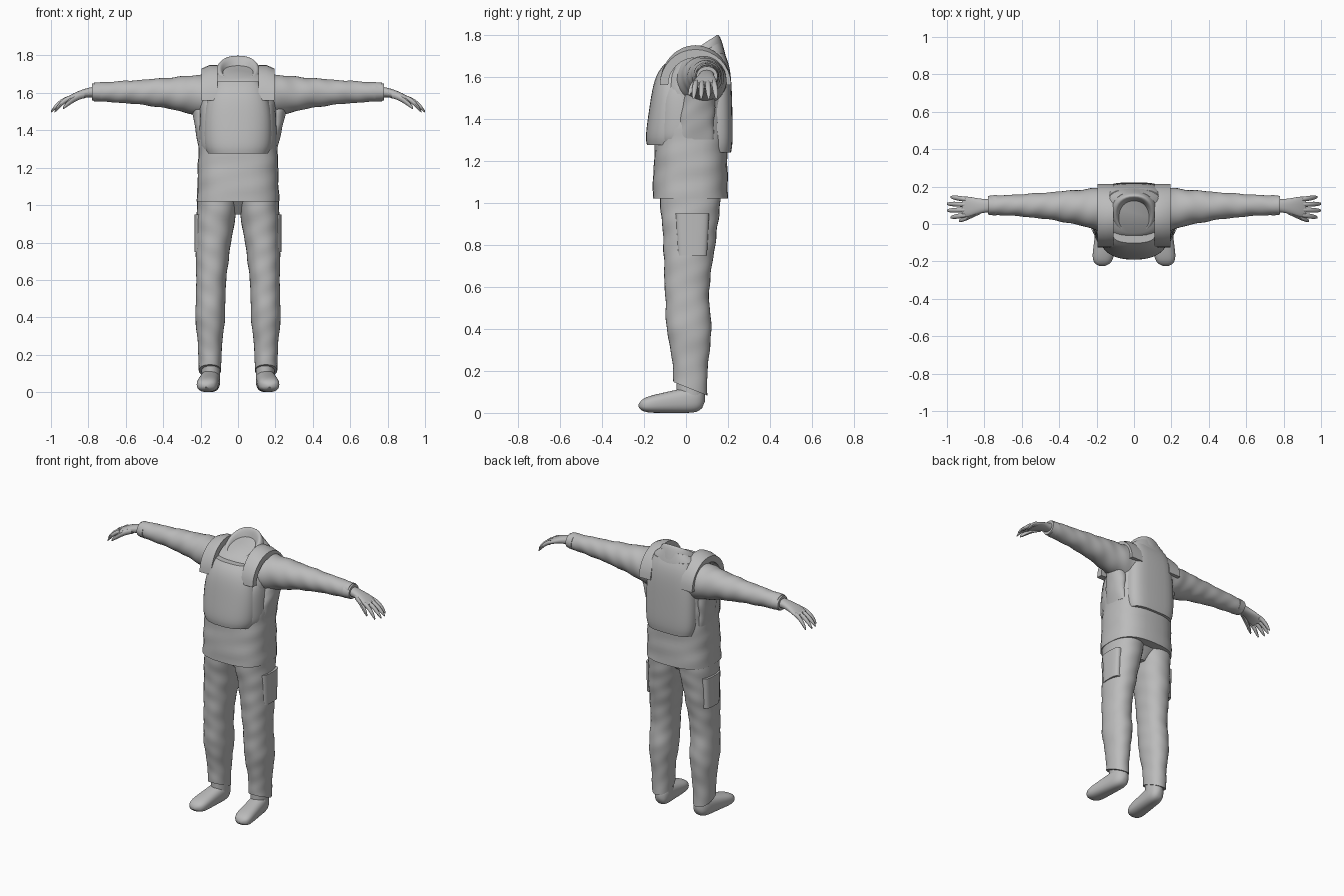
import bpy, bmesh, math

cube = bpy.data.objects.get("Cube")
if cube:
    bpy.data.objects.remove(cube)

grey = bpy.data.materials.new("plain grey")
grey.use_nodes = True
colour = (0.5, 0.5, 0.5, 1)
grey.diffuse_color = colour
grey.node_tree.nodes["Principled BSDF"].inputs["Base Color"].default_value = colour


def skin(name, loops):
    """Bridge closed loops of points into a capped, smooth-shaded solid."""
    bm = bmesh.new()
    rows = [[bm.verts.new(point) for point in loop] for loop in loops]
    count = len(rows[0])
    for lower, upper in zip(rows, rows[1:]):
        for i in range(count):
            j = (i + 1) % count
            bm.faces.new((lower[i], lower[j], upper[j], upper[i]))
    bm.faces.new(rows[0])
    bm.faces.new(rows[-1])
    bmesh.ops.recalc_face_normals(bm, faces=bm.faces)
    mesh = bpy.data.meshes.new(name)
    bm.to_mesh(mesh)
    bm.free()
    mesh.materials.append(grey)
    part = bpy.data.objects.new(name, mesh)
    bpy.context.collection.objects.link(part)
    bpy.ops.object.select_all(action="DESELECT")
    part.select_set(True)
    bpy.context.view_layer.objects.active = part
    bpy.ops.object.shade_smooth_by_angle(angle=math.radians(40))


def loft(name, axis, section, power=2.0, side=1, fold=0.0, steps=12, sides=32):
    """Sweep superellipses; section(h) gives position, two centres, two radii and tilt."""
    loops = []
    for step in range(steps + 1):
        along, centre_a, centre_b, radius_a, radius_b, tilt = section(step / steps)
        loop = []
        for i in range(sides):
            turn = math.tau * i / sides
            c, s = math.cos(turn), math.sin(turn)
            wrinkle = 1 + fold * (math.sin(38 * along + 2 * turn) + math.sin(61 * along - 3 * turn))
            a = centre_a + wrinkle * radius_a * math.copysign(abs(c) ** (2 / power), c)
            b = centre_b + wrinkle * radius_b * math.copysign(abs(s) ** (2 / power), s)
            t = along + tilt * (b - centre_b)
            x, y, z = {"z": (a, b, t), "x": (t, a, b), "y": (a, t, b)}[axis]
            loop.append((x * side, y, z))
        loops.append(loop)
    skin(name, loops)


def bump(h, centre, width):
    """Soft bulge of height one."""
    return math.exp(-((h - centre) / width) ** 2)


def plate(name, low, high, y, width, depth, narrow, taper, power):
    """Vest panel that narrows at the top and has a softened bottom edge."""
    def section(h):
        soft = 0.1 * (1 - h) ** 12
        return (low + (high - low) * h, 0, y,
                width * (1 - narrow * h ** 4 - soft),
                depth * (1 - taper * h - 0.3 * h ** 8 - soft), 0)
    loft(name, "z", section, power, steps=20)


def digit(name, start, end, radius, side):
    """Finger or thumb drooping from start to end."""
    def section(h):
        x, y, z = (a + (b - a) * h for a, b in zip(start, end))
        droop = (start[2] - end[2]) * (h - h * h) * 0.7
        size = radius * (1 - 0.6 * h ** 6)
        return x, y, z + droop, size, size * 1.2, 0
    loft(name, "x", section, side=side, steps=8, sides=10)


def shirt(h):
    return (1.02 + 0.7 * h, 0, 0.02 + 0.04 * h * h,
            0.22 - 0.02 * h - 0.09 * h ** 14, 0.18 - 0.02 * h - 0.05 * h ** 8, 0.4 * h ** 6)


def collar(h):
    # The wall climbs outside, folds over a tilted rim and drops inside
    rise = math.sin(math.pi * h)
    return (1.66 + 0.075 * rise, 0, 0.06 - 0.02 * h,
            0.14 - 0.08 * h, 0.125 - 0.055 * h, 0.45 + 0.2 * rise)


def sleeve(h):
    flare = 0.05 * (1 - h) ** 2.5
    shift = 0.03 * (1 - h) ** 3
    size = 0.08 - 0.03 * h + flare
    return 0.12 + 0.65 * h, 0.1 - shift, 1.605 - shift, size, size, 0


def cuff(h):
    size = 0.056 - 0.006 * h
    return 0.735 + 0.045 * h, 0.1, 1.604, size, size * 0.9, 0


def palm(h):
    return (0.75 + 0.17 * h, 0.1 - 0.01 * h, 1.605 - 0.045 * h * h,
            0.035 + 0.02 * bump(h, 0.9, 0.4), 0.03 - 0.015 * h, 0)


def trouser_leg(h):
    # Thigh swells upward, with a calf bulge and the knee set forward
    thigh, calf = h ** 1.5, bump(h, 0.3, 0.12)
    return (0.115 + 0.945 * h, 0.15 - 0.05 * h ** 3, 0.02 - 0.015 * bump(h, 0.5, 0.2),
            0.06 + 0.055 * thigh + 0.01 * calf, 0.08 + 0.07 * thigh + 0.015 * calf,
            -0.4 * (1 - h) ** 8)


def thigh_pocket(h):
    return 0.75 + 0.2 * h, 0.2, 0.03, 0.032, 0.07 + 0.01 * h, 0


def shoe(h):
    # Runs from heel to toe with rounded ends and a falling top
    end = (1 - 0.95 * (2 * h - 1) ** 6) ** 0.5
    half = 0.07 - 0.035 * h
    return 0.09 - 0.315 * h, 0.14 + 0.03 * h, half, (0.05 + 0.01 * h) * end, half * end, 0


def shoe_shaft(h):
    return 0.05 + 0.12 * h, 0.145, 0.02, 0.05, 0.065, 0


def trouser_seat(h):
    return 0.95 + 0.1 * h, 0, 0.025, 0.04 + 0.16 * h, 0.06 + 0.08 * h, 0


# Clothing on the trunk
loft("shirt", "z", shirt, power=2.7, fold=0.006, steps=30)
loft("collar", "z", collar, power=2.2, steps=16)
loft("trouser_seat", "z", trouser_seat, power=2.4)
plate("vest_wrap", 1.275, 1.57, 0.02, 0.208, 0.18, narrow=0.1, taper=0.1, power=2.9)
plate("front_plate", 1.275, 1.66, -0.06, 0.185, 0.14, narrow=0.4, taper=0.4, power=2.4)
plate("back_plate", 1.24, 1.71, 0.12, 0.177, 0.105, narrow=0.25, taper=0.1, power=3.4)

for side, word in ((1, "left"), (-1, "right")):
    # Shoulder strap: flat band arching from chest to back
    loops = []
    for step in range(17):
        angle = math.pi * step / 16
        loops.append([(side * x, 0.045 - (0.17 - inset) * math.cos(angle),
                       1.56 + (0.19 - inset - drop) * math.sin(angle))
                      for x, drop, inset in ((0.11, 0, 0), (0.15, 0, 0), (0.195, 0.02, 0),
                                             (0.195, 0.02, 0.04), (0.11, 0, 0.04))])
    skin(word + "_shoulder_strap", loops)

    # Side panel under the arm, looser on the left
    spread = 0.04 if side > 0 else 0.025
    loft(word + "_side_panel", "z",
         lambda h: (1.3 + 0.23 * h, 0.185 + 0.015 * h, 0.04 + 0.03 * h,
                    0.025 + spread * h, 0.09 - 0.02 * h, 0), side=side, fold=0.02)

    # Arm and hand
    loft(word + "_sleeve", "x", sleeve, side=side, fold=0.016, steps=40)
    loft(word + "_cuff", "x", cuff, side=side, steps=3)
    loft(word + "_palm", "x", palm, power=2.3, side=side)
    for i, finger in enumerate(("index", "middle", "ring", "little")):
        spread = i - 1.5
        digit(f"{word}_{finger}_finger", (0.9, 0.09 + 0.028 * spread, 1.57),
              (1.0025 - 0.01 * spread ** 2, 0.09 + 0.036 * spread, 1.5), 0.013, side)
    digit(word + "_thumb", (0.82, 0.07, 1.59), (0.935, 0.016, 1.52), 0.016, side)

    # Leg and foot
    loft(word + "_trouser_leg", "z", trouser_leg, power=2.2, side=side, fold=0.011, steps=48)
    loft(word + "_thigh_pocket", "z", thigh_pocket, power=3, side=side, steps=4)
    loft(word + "_shoe", "y", shoe, power=2.5, side=side, steps=24)
    loft(word + "_shoe_shaft", "z", shoe_shaft, side=side, steps=3)
